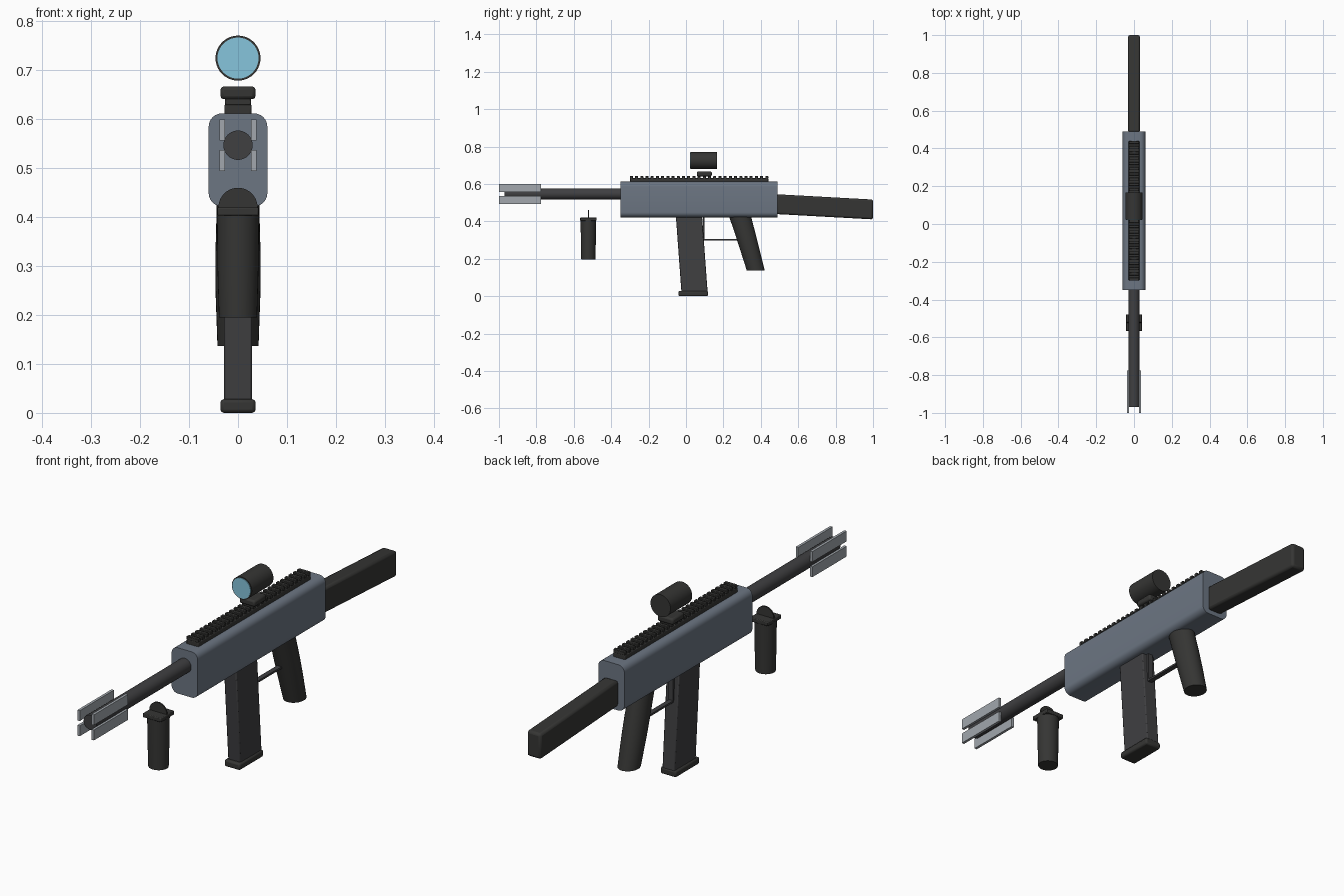
import bpy, bmesh, math
from mathutils import Vector, Matrix

if "Cube" in bpy.data.objects:
    bpy.data.objects.remove(bpy.data.objects["Cube"])


def material(name, rgb):
    m = bpy.data.materials.new(name)
    m.diffuse_color = (*rgb, 1)
    m.use_nodes = True
    m.node_tree.nodes["Principled BSDF"].inputs["Base Color"].default_value = m.diffuse_color
    return m


SLATE = material("slate", (0.15, 0.18, 0.225))
DARK = material("dark", (0.036, 0.036, 0.034))
GUNMETAL = material("gunmetal", (0.05, 0.05, 0.053))
STEEL = material("steel", (0.36, 0.39, 0.42))
GLASS = material("glass", (0.24, 0.56, 0.72))


def finish(name, bm, mat, bevel=0.0, segments=2):
    bmesh.ops.recalc_face_normals(bm, faces=bm.faces)
    mesh = bpy.data.meshes.new(name)
    bm.to_mesh(mesh)
    bm.free()
    mesh.materials.append(mat)
    ob = bpy.data.objects.new(name, mesh)
    bpy.context.collection.objects.link(ob)
    if bevel:
        mod = ob.modifiers.new("bevel", 'BEVEL')
        mod.width, mod.segments = bevel, segments
    bpy.ops.object.select_all(action='DESELECT')
    ob.select_set(True)
    bpy.context.view_layer.objects.active = ob
    bpy.ops.object.shade_smooth_by_angle(angle=math.radians(35))
    return ob


def add_box(bm, x, y, z):
    """Box from (min, max) pairs."""
    size = Vector((x[1] - x[0], y[1] - y[0], z[1] - z[0]))
    mid = Vector((x[0] + x[1], y[0] + y[1], z[0] + z[1])) / 2
    return bmesh.ops.create_cube(bm, size=1, matrix=Matrix.Translation(mid) @ Matrix.Diagonal((*size, 1)))["verts"]


def box(name, x, y, z, mat, bevel=0.0):
    bm = bmesh.new()
    add_box(bm, x, y, z)
    return finish(name, bm, mat, bevel)


def tube(name, y, z, radius, mat, bevel=0.0):
    """Solid cylinder along y."""
    bm = bmesh.new()
    place = Matrix.Translation((0, sum(y) / 2, z)) @ Matrix.Rotation(math.pi / 2, 4, 'X')
    bmesh.ops.create_cone(bm, cap_ends=True, segments=40, radius1=radius, radius2=radius,
                          depth=y[1] - y[0], matrix=place)
    return finish(name, bm, mat, bevel)


def handle(name, sections, mat):
    """Loft of horizontal ellipses given as (y, z, radius x, radius y)."""
    bm = bmesh.new()
    n = 32
    rings = [[bm.verts.new((rx * math.cos(2 * math.pi * i / n), y + ry * math.sin(2 * math.pi * i / n), z))
              for i in range(n)] for y, z, rx, ry in sections]
    for a, b in zip(rings, rings[1:]):
        for i in range(n):
            j = (i + 1) % n
            bm.faces.new((a[i], a[j], b[j], b[i]))
    bm.faces.new(rings[0])
    bm.faces.new(rings[-1])
    return finish(name, bm, mat)


# receiver: box with only its long edges rounded
bm = bmesh.new()
add_box(bm, (-0.06, 0.06), (-0.35, 0.49), (0.422, 0.612))
long_edges = [e for e in bm.edges if abs(e.verts[0].co.y - e.verts[1].co.y) > 0.1]
bmesh.ops.bevel(bm, geom=long_edges, offset=0.027, segments=6, profile=0.5, affect='EDGES')
finish("receiver", bm, SLATE)

# barrel and the four muzzle blades
tube("barrel", (-0.97, -0.34), 0.547, 0.03, GUNMETAL)
bm = bmesh.new()
for side in (-1, 1):
    for z in (0.494, 0.557):
        add_box(bm, sorted((side * 0.027, side * 0.038)), (-1.0, -0.775), (z, z + 0.043))
finish("muzzle_blades", bm, STEEL)

# top rail with teeth
box("rail_base", (-0.028, 0.028), (-0.30, 0.44), (0.608, 0.631), DARK, 0.004)
bm = bmesh.new()
teeth = 27
for i in range(teeth):
    y = -0.292 + i * 0.724 / (teeth - 1)
    add_box(bm, (-0.027, 0.027), (y - 0.008, y + 0.008), (0.628, 0.643))
finish("rail_teeth", bm, DARK, 0.002, 1)

# sight: mount, floating body, lens
box("sight_mount", (-0.036, 0.036), (0.058, 0.138), (0.641, 0.667), DARK, 0.007)
tube("sight_body", (0.025, 0.167), 0.725, 0.046, DARK)
tube("sight_lens", (0.022, 0.03), 0.725, 0.042, GLASS)

# stock, sloping down toward the rear
bm = bmesh.new()
for v in add_box(bm, (-0.032, 0.032), (0.485, 1.0), (0.439, 0.545)):
    v.co.z -= (v.co.y - 0.485) * 0.055
finish("stock", bm, DARK, 0.01)

# magazine, leaning back toward the bottom, and its base plate
bm = bmesh.new()
for v in add_box(bm, (-0.029, 0.029), (-0.055, 0.085), (0.02, 0.44)):
    v.co.y += (0.44 - v.co.z) * 0.073
finish("magazine", bm, GUNMETAL, 0.004)
box("magazine_base", (-0.036, 0.036), (-0.04, 0.118), (0.0, 0.028), DARK, 0.007)

# rear grip and trigger guard
handle("rear_grip", [(0.285, 0.44, 0.043, 0.059), (0.318, 0.33, 0.046, 0.055), (0.341, 0.25, 0.046, 0.052),
                     (0.373, 0.137, 0.042, 0.048)], DARK)
box("trigger_guard_front", (-0.01, 0.01), (0.091, 0.099), (0.299, 0.43), GUNMETAL)
box("trigger_guard_bar", (-0.01, 0.01), (0.091, 0.285), (0.299, 0.307), GUNMETAL)

# separate front grip with a square collar and thin round fin
handle("front_grip", [(-0.522, 0.41, 0.043, 0.042), (-0.522, 0.30, 0.042, 0.040),
                      (-0.522, 0.195, 0.039, 0.038)], DARK)
box("front_grip_collar", (-0.042, 0.042), (-0.566, -0.478), (0.403, 0.42), DARK, 0.003)
tube("front_grip_fin", (-0.525, -0.519), 0.42, 0.04, DARK)
